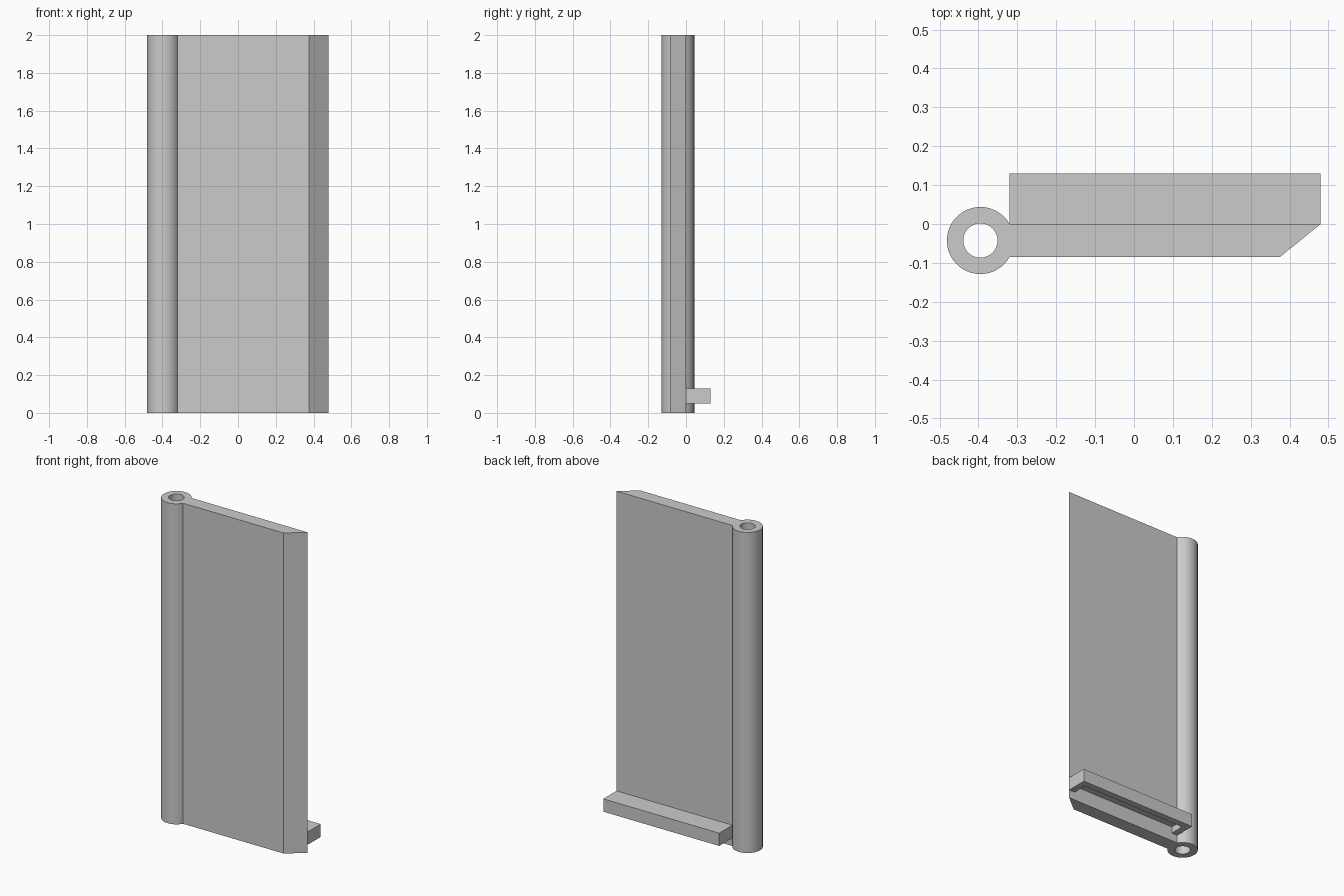
import bpy
import bmesh
from math import atan2, cos, sin, pi, radians, hypot

if "Cube" in bpy.data.objects:
    bpy.data.objects.remove(bpy.data.objects["Cube"])

grey = bpy.data.materials.new("light grey")
grey.use_nodes = True
grey.diffuse_color = (0.6, 0.6, 0.6, 1)
grey.node_tree.nodes["Principled BSDF"].inputs["Base Color"].default_value = (0.6, 0.6, 0.6, 1)

HEIGHT = 2.0
LEFT, RIGHT = 0.48, -0.32        # ends of the flat panel
THICK = 0.085                    # panel thickness, back face on y = 0
CX, CY = -0.395, -THICK / 2      # hinge barrel axis
OUTER = hypot(RIGHT - CX, CY)    # barrel passes through the panel corners
BORE = 0.044


def arc(radius, start, end, count):
    return [(CX + radius * cos(start + (end - start) * i / count),
             CY + radius * sin(start + (end - start) * i / count))
            for i in range(count + 1)]


def add_loop(curve, points):
    spline = curve.splines.new("POLY")
    spline.points.add(len(points) - 1)
    for p, (x, y) in zip(spline.points, points):
        p.co = (x, y, 0, 1)
    spline.use_cyclic_u = True


def finish(obj):
    obj.data.materials.clear()
    obj.data.materials.append(grey)
    bpy.ops.object.select_all(action="DESELECT")
    obj.select_set(True)
    bpy.context.view_layer.objects.active = obj
    bpy.ops.object.shade_smooth_by_angle(angle=radians(30))


# Panel with hinge barrel: one outline with a bore, extruded upward
corner = atan2(-CY, RIGHT - CX)
outline = arc(OUTER, corner, 2 * pi - corner, 56)
outline += [(0.375, -THICK), (LEFT, 0)]
curve = bpy.data.curves.new("panel_outline", "CURVE")
curve.dimensions = "2D"
curve.fill_mode = "BOTH"
curve.extrude = HEIGHT / 2
add_loop(curve, outline)
add_loop(curve, arc(BORE, 0, 2 * pi, 48)[:-1])
source = bpy.data.objects.new("panel_outline", curve)
bpy.context.collection.objects.link(source)
mesh = bpy.data.meshes.new_from_object(source.evaluated_get(bpy.context.evaluated_depsgraph_get()))
bpy.data.objects.remove(source)

bm = bmesh.new()
bm.from_mesh(mesh)
bmesh.ops.remove_doubles(bm, verts=bm.verts, dist=0.0001)
bmesh.ops.translate(bm, verts=bm.verts, vec=(0, 0, HEIGHT / 2))
bmesh.ops.recalc_face_normals(bm, faces=bm.faces)
bm.to_mesh(mesh)
bm.free()
panel = bpy.data.objects.new("hinged_panel", mesh)
bpy.context.collection.objects.link(panel)
finish(panel)

# Ledge on the back: a U-shaped rim open to the panel, under a solid top plate
DEPTH, LOW, MID, TOP, RIM = 0.13, 0.05, 0.09, 0.13, 0.04
rim = [(LEFT, 0), (LEFT, DEPTH), (RIGHT, DEPTH), (RIGHT, 0),
       (RIGHT + RIM, 0), (RIGHT + RIM, DEPTH - RIM),
       (LEFT - RIM, DEPTH - RIM), (LEFT - RIM, 0)]
bm = bmesh.new()
low = [bm.verts.new((x, y, LOW)) for x, y in rim]
mid = [bm.verts.new((x, y, MID)) for x, y in rim]
top = [bm.verts.new((x, y, TOP)) for x, y in rim[:4]]
bm.faces.new(low)                          # rim underside
bm.faces.new(mid[4:])                      # groove ceiling
bm.faces.new(top)                          # upper face
for i in range(3):
    bm.faces.new((low[i], low[i + 1], mid[i + 1], top[i + 1], top[i], mid[i]))
for i in range(3, 8):
    if i in (3, 7):
        j = (i + 1) % 8
        bm.faces.new((low[i], low[j], mid[j], mid[i]))
    else:
        bm.faces.new((low[i], low[i + 1], mid[i + 1], mid[i]))
bm.faces.new((mid[3], mid[4], mid[7], mid[0], top[0], top[3]))
bmesh.ops.recalc_face_normals(bm, faces=bm.faces)
mesh = bpy.data.meshes.new("back_ledge")
bm.to_mesh(mesh)
bm.free()
ledge = bpy.data.objects.new("back_ledge", mesh)
bpy.context.collection.objects.link(ledge)
finish(ledge)
